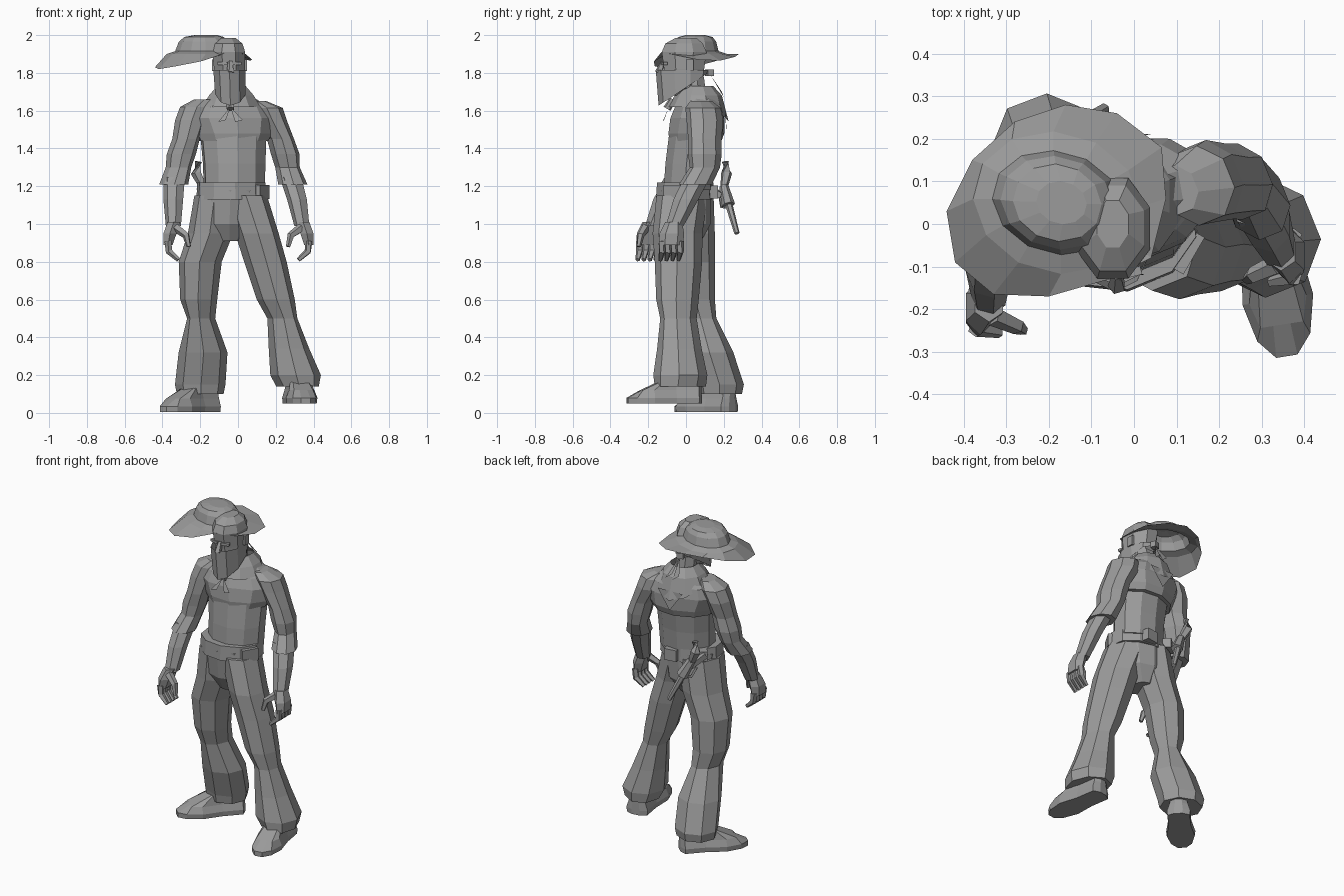
import bpy
import bmesh
from math import cos, sin, pi, radians
from mathutils import Vector, Matrix

start_cube = bpy.data.objects.get("Cube")
if start_cube:
    bpy.data.objects.remove(start_cube, do_unlink=True)

grey = bpy.data.materials.new("plain_grey")
grey.use_nodes = True
grey.diffuse_color = (.33, .33, .33, 1)
grey.node_tree.nodes["Principled BSDF"].inputs["Base Color"].default_value = grey.diffuse_color


def finish(name, bm):
    """Turn a bmesh into a flat shaded object."""
    bmesh.ops.recalc_face_normals(bm, faces=bm.faces)
    mesh = bpy.data.meshes.new(name)
    bm.to_mesh(mesh)
    bm.free()
    mesh.materials.append(grey)
    obj = bpy.data.objects.new(name, mesh)
    bpy.context.collection.objects.link(obj)
    return obj


def skin(name, rings, cap_start=True, cap_end=True):
    """Bridge a series of point rings with equal counts."""
    bm = bmesh.new()
    loops = [[bm.verts.new(p) for p in ring] for ring in rings]
    for low, high in zip(loops, loops[1:]):
        count = len(low)
        for i in range(count):
            j = (i + 1) % count
            bm.faces.new((low[i], low[j], high[j], high[i]))
    if cap_start:
        bm.faces.new(loops[0])
    if cap_end:
        bm.faces.new(loops[-1])
    return finish(name, bm)


def oval(x, y, z, rx, ry, sides=8, yaw=0):
    """Horizontal oval ring, turned by yaw degrees."""
    turn = Matrix.Rotation(radians(yaw), 3, 'Z')
    ring = []
    for i in range(sides):
        a = 2 * pi * (i + .5) / sides
        ring.append(Vector((x, y, z)) + turn @ Vector((rx * cos(a), ry * sin(a), 0)))
    return ring


def loft(name, sections, sides=8, yaw=0, **caps):
    return skin(name, [oval(*s, sides, yaw) for s in sections], **caps)


def tube(name, path, radii, sides=5):
    """Tapered tube whose rings stay square to the path."""
    points = [Vector(p) for p in path]
    rings = []
    for i, (p, r) in enumerate(zip(points, radii)):
        along = points[min(i + 1, len(points) - 1)] - points[max(i - 1, 0)]
        frame = along.to_track_quat('Z', 'Y').to_matrix()
        rings.append([p + frame @ v for v in oval(0, 0, 0, r, r, sides)])
    return skin(name, rings)


def block(name, centre, size, yaw=0):
    bm = bmesh.new()
    bmesh.ops.create_cube(bm, size=1)
    obj = finish(name, bm)
    obj.location = centre
    obj.scale = size
    obj.rotation_euler.z = radians(yaw)
    return obj


def plate(name, corners):
    bm = bmesh.new()
    bm.faces.new([bm.verts.new(c) for c in corners])
    return finish(name, bm)


# Shirt, with the chest overhanging the waist
loft("shirt_waist", [(-.02, .01, 1.18, .165, .13), (-.02, .02, 1.32, .17, .13),
                     (-.025, .04, 1.48, .18, .13)], sides=10, yaw=8)
loft("shirt_chest", [(-.025, .05, 1.44, .19, .14), (-.025, .055, 1.48, .21, .15),
                     (-.035, .06, 1.56, .24, .145), (-.04, .065, 1.62, .21, .125),
                     (-.035, .065, 1.67, .12, .1)], sides=10, yaw=10)

# Neck and head
loft("neck", [(-.03, .05, 1.62, .07, .07), (-.04, .03, 1.78, .065, .07)])
loft("head", [(-.04, -.04, 1.68, .04, .07), (-.04, -.02, 1.72, .075, .1),
              (-.045, -.01, 1.82, .088, .115), (-.05, -.01, 1.91, .095, .128),
              (-.05, -.01, 1.955, .08, .108), (-.05, 0, 1.985, .04, .06)])
tube("nose", [(-.04, -.12, 1.86), (-.04, -.145, 1.8)], [.012, .022])
for side in (-1, 1):
    block("ear", (-.045 + side * .083, .02, 1.84), (.02, .04, .06))
    block("brow", (-.045 + side * .035, -.115, 1.85), (.055, .02, .015), side * 14)

# Face mask sloping down to a point at the front, tied behind
mask_top = oval(-.045, -.02, 1.815, .09, .14, 10)
mask_low = oval(-.04, -.015, 1.795, .085, .13, 10)
for p in mask_low:
    p.z -= .165 * (.11 - p.y) / .25
skin("face_mask", [mask_top, mask_low], cap_start=False, cap_end=False)
block("mask_knot", (-.05, .125, 1.8), (.04, .035, .035), 20)
for side in (-1, 1):
    x = -.04 + side * .025
    plate("mask_tail", [(-.05, .13, 1.79), (x - .02, .19, 1.7), (x + .02, .2, 1.67)])

# Neckerchief with a triangle down the back and a knot in front
scarf = [oval(-.035, .065, z, r, r, 10) for z, r in ((1.73, .08), (1.68, .125), (1.62, .16))]
for p in scarf[-1]:
    p.z -= .07 * max(0, (p.y - .15) / .07)
skin("neckerchief", scarf, cap_start=False, cap_end=False)
plate("neckerchief_point", [(-.12, .205, 1.6), (.05, .21, 1.6), (-.035, .215, 1.48)])
tube("scarf_knot", [(-.04, -.07, 1.66), (-.04, -.1, 1.61)], [.02, .022])
for side in (-1, 1):
    x = -.04 + side * .045
    plate("scarf_tail", [(-.04, -.09, 1.62), (x - .02, -.12, 1.54), (x + .02, -.12, 1.55)])

# Wide brimmed hat, slipping off to one side
brim = [(.075, .06, 1.87), (.065, .18, 1.865), (-.04, .26, 1.885), (-.16, .28, 1.9),
        (-.28, .24, 1.89), (-.38, .15, 1.86), (-.44, .03, 1.83), (-.42, -.09, 1.82),
        (-.33, -.165, 1.835), (-.2, -.17, 1.86), (-.06, -.13, 1.91), (.04, -.08, 1.9)]
hat_rings = [oval(-.18, .05, z, rx, ry, 12, -15) for z, rx, ry in
             ((1.9, .2, .165), (1.915, .155, .12), (1.965, .135, .108), (1.99, .105, .09))]
skin("hat", [brim] + hat_rings + [oval(-.17, .05, 2, .06, .05, 12, -15)], cap_start=False)

# Belt, buckle and pouches
loft("belt", [(-.035, -.01, 1.13, .19, .15), (-.035, -.01, 1.22, .185, .145)], sides=10, yaw=8)
block("belt_buckle", (.115, -.06, 1.17), (.06, .1, .075), -30)
block("belt_pouch", (.0, .14, 1.17), (.08, .05, .07), 8)
block("side_pouch", (-.17, .1, 1.19), (.08, .05, .06), 40)

# Trousers flaring below the knee
loft("trouser_seat", [(-.045, 0, .91, .06, .08), (-.045, 0, 1.0, .15, .13),
                      (-.04, -.01, 1.18, .175, .145)], sides=10)
loft("left_trouser_leg", [(.035, -.02, 1.15, .115, .14), (.1, -.045, .95, .112, .135),
                          (.145, -.04, .8, .11, .128), (.2, -.045, .6, .098, .115),
                          (.235, -.04, .5, .076, .1), (.27, -.035, .34, .105, .12),
                          (.305, -.03, .2, .132, .145), (.315, -.03, .14, .108, .14)],
     yaw=22)
loft("right_trouser_leg", [(-.115, .01, 1.15, .112, .14), (-.145, .02, .95, .118, .135),
                           (-.2, .03, .8, .112, .125), (-.208, .045, .6, .096, .11),
                           (-.195, .065, .5, .07, .1), (-.185, .125, .32, .13, .125),
                           (-.2, .18, .15, .135, .125), (-.2, .18, .1, .125, .115)], yaw=-22)


def shoe(name, heel, yaw):
    """Sole outline lofted up into a rounded upper, toe along -y before turning."""
    def outline(z, width, toe):
        half = [(.3, -.02), (.8, .0), (.8, .12), (1, .24), (.75, .33), (.3, toe)]
        pts = [Vector((w * width, -d, z)) for w, d in half]
        return pts + [Vector((-p.x, p.y, z)) for p in reversed(pts)]
    low, mid, top = outline(.03, .084, .375), outline(.07, .068, .33), outline(.13, .05, .2)
    for p in mid:
        p.y = max(p.y, -.3)
    for p in top:
        p.y = max(p.y, -.17)
    obj = skin(name, [outline(0, .08, .375), low, mid, top])
    obj.location = heel
    obj.rotation_euler.z = radians(yaw)


shoe("left_shoe", (.3, .06, .05), 9)
shoe("right_shoe", (-.14, .23, .005), -43)

# Sleeves, bulging above the elbow, and forearms
loft("left_sleeve", [(.1, .08, 1.65, .05, .06), (.15, .09, 1.615, .085, .095),
                     (.175, .1, 1.55, .08, .1), (.225, .1, 1.45, .068, .092),
                     (.25, .1, 1.37, .073, .092), (.262, .1, 1.3, .062, .083),
                     (.29, .05, 1.21, .075, .09)], sides=8, yaw=22)
loft("left_forearm", [(.28, .06, 1.25, .06, .07), (.315, .0, 1.13, .055, .068),
                      (.34, -.06, .99, .042, .048)], sides=7)
loft("right_sleeve", [(-.18, .04, 1.66, .05, .06), (-.22, .04, 1.62, .085, .095),
                      (-.25, .03, 1.55, .08, .1), (-.275, .01, 1.45, .07, .09),
                      (-.3, .01, 1.37, .075, .09), (-.315, .0, 1.3, .065, .083),
                      (-.34, -.05, 1.21, .075, .088)], sides=8, yaw=22)
loft("right_forearm", [(-.335, -.04, 1.25, .06, .07), (-.34, -.11, 1.13, .055, .065),
                       (-.34, -.17, .99, .042, .048)], sides=7)


def hand(name, side, x, y):
    """Palm, four curled fingers and a thumb; side is the sign of x."""
    def at(dx, dy, z):
        return (x + side * dx, y + dy, z)
    loft(name + "_palm", [(*at(0, 0, 1.01), .038, .045), (*at(.02, -.01, .95), .04, .065),
                          (*at(.03, -.015, .89), .028, .065)], sides=6)
    for k in range(4):
        dy = .035 - k * .032
        tube(name + "_finger", [at(.03, dy, .91), at(.025, dy, .855), at(-.025, dy - .01, .81)],
             [.02, .019, .012])
    tube(name + "_thumb", [at(-.01, -.03, .98), at(-.065, -.055, .94), at(-.08, -.065, .88)],
         [.025, .02, .012])


hand("left_hand", 1, .345, -.065)
hand("right_hand", -1, -.34, -.185)

# Pistol hung behind the hip
tube("pistol_grip", [(-.21, .21, 1.33), (-.22, .215, 1.27), (-.18, .2, 1.19)], [.02, .03, .02])
tube("pistol_frame", [(-.18, .2, 1.2), (-.13, .225, 1.1)], [.025, .035], 6)
tube("pistol_barrel", [(-.14, .225, 1.11), (-.07, .27, .95)], [.02, .014], 6)
tube("pistol_guard", [(-.2, .18, 1.15), (-.17, .19, 1.09), (-.13, .21, 1.09)], [.01, .01, .01], 4)
tube("holster_strap", [(-.2, .1, 1.2), (-.16, .19, 1.15)], [.025, .02], 4)
